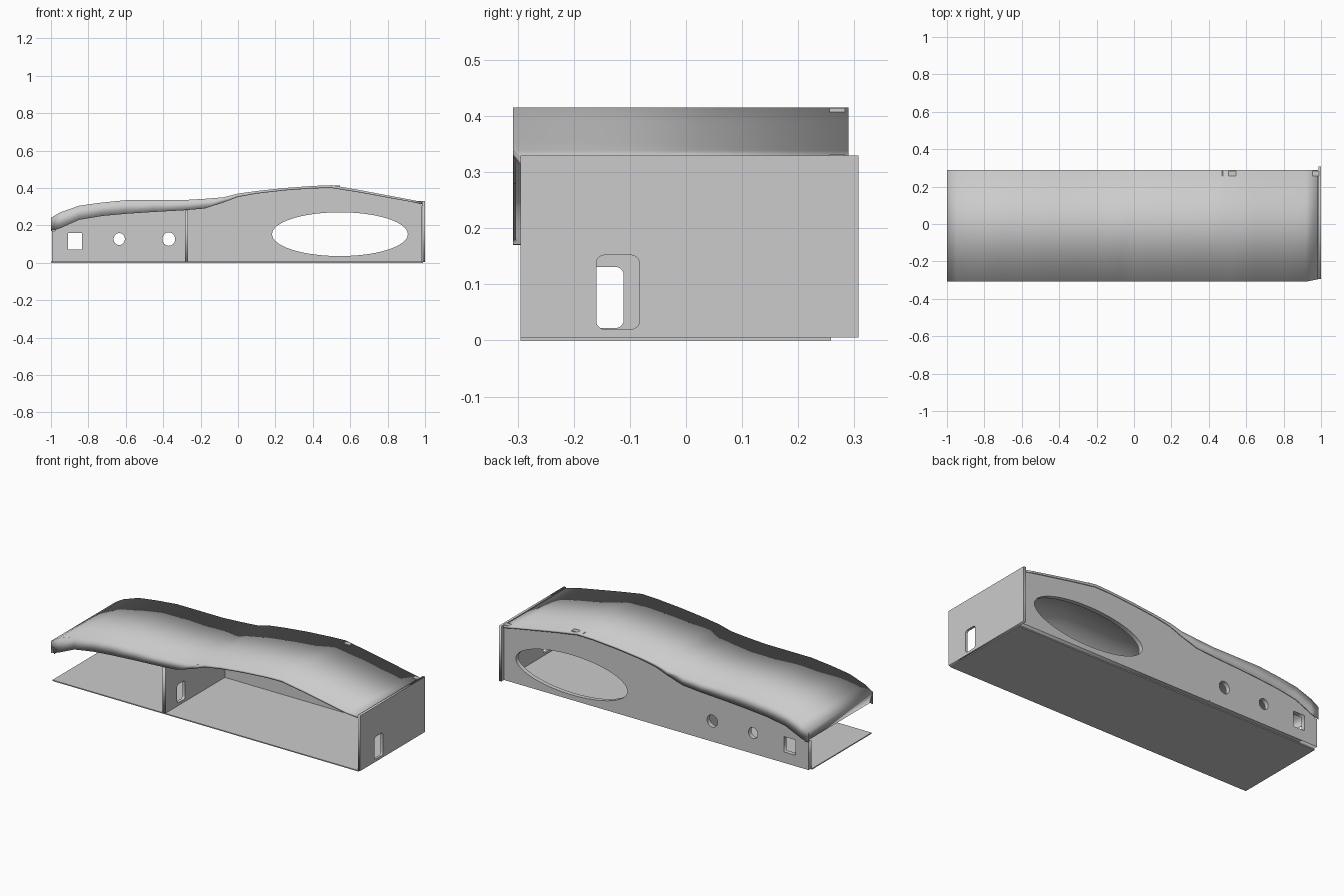
import bpy, bmesh
from math import pi, cos, sin, copysign

if "Cube" in bpy.data.objects:
    bpy.data.objects.remove(bpy.data.objects["Cube"])


def rect(x0, x1, z0, z1):
    return [(x0, z0), (x1, z0), (x1, z1), (x0, z1)]


def ellipse(cx, cz, rx, rz, n=48):
    return [(cx + rx * cos(2 * pi * i / n), cz + rz * sin(2 * pi * i / n)) for i in range(n)]


def rounded(x0, x1, z0, z1, r=0.015, n=32):
    cx, cz, hx, hz = (x0 + x1) / 2, (z0 + z1) / 2, (x1 - x0) / 2 - r, (z1 - z0) / 2 - r
    pts = []
    for i in range(n):
        c, s = cos(2 * pi * (i + .5) / n), sin(2 * pi * (i + .5) / n)
        pts.append((cx + copysign(hx, c) + r * c, cz + copysign(hz, s) + r * s))
    return pts


def plate(name, loops, thickness, location, rotation):
    """Flat plate from an outline followed by its hole outlines."""
    cu = bpy.data.curves.new(name, 'CURVE')
    cu.dimensions = '2D'
    cu.fill_mode = 'BOTH'
    cu.extrude = thickness / 2
    for loop in loops:
        sp = cu.splines.new('POLY')
        sp.points.add(len(loop) - 1)
        for p, (u, v) in zip(sp.points, loop):
            p.co = (u, v, 0, 1)
        sp.use_cyclic_u = True
    ob = bpy.data.objects.new(name, cu)
    bpy.context.collection.objects.link(ob)
    ob.location, ob.rotation_euler = location, rotation
    bpy.ops.object.select_all(action='DESELECT')
    ob.select_set(True)
    bpy.context.view_layer.objects.active = ob
    bpy.ops.object.convert(target='MESH')
    return bpy.context.object


def box(name, x0, x1, y0, y1, z0, z1):
    bpy.ops.mesh.primitive_cube_add(size=1, location=((x0 + x1) / 2, (y0 + y1) / 2, (z0 + z1) / 2))
    ob = bpy.context.object
    ob.name = name
    ob.scale = (x1 - x0, y1 - y0, z1 - z0)
    return ob


ALONG_X = (pi / 2, 0, 0)
ALONG_Y = (pi / 2, 0, pi / 2)

# Lid profile: x, top height, lower edge of the side lips
profile = [(-1, .24, .17), (-.95, .27, .185), (-.85, .305, .23), (-.73, .322, .25), (-.6, .335, .262),
           (-.45, .335, .272), (-.3, .335, .28), (-.18, .342, .29), (-.08, .35, .322),
           (0, .37, .352), (.1, .384, .37), (.25, .4, .387), (.4, .411, .398), (.5, .415, .4),
           (.65, .389, .376), (.82, .357, .345), (.92, .338, .327), (.985, .325, .313)]

# Lid: sheet with turned-down lips along both sides and a flap at the low end
bm = bmesh.new()
rows = []
for x, top, low in profile:
    front = -.295 if x > .95 else -.308
    rows.append([bm.verts.new(c) for c in
                 ((x, front, low), (x, front, top), (x, .29, top), (x, .29, low))])
for a, b in zip(rows, rows[1:]):
    for i in range(3):
        bm.faces.new((a[i], b[i], b[i + 1], a[i + 1]))
f0, f1 = bm.verts.new((-.98, -.308, .17)), bm.verts.new((-.98, .29, .17))
bm.faces.new((rows[0][1], rows[0][2], f1, f0))
bmesh.ops.recalc_face_normals(bm, faces=bm.faces)
if sum(f.normal.z for f in bm.faces) < 0:
    bmesh.ops.reverse_faces(bm, faces=bm.faces)
me = bpy.data.meshes.new("curved_lid")
bm.to_mesh(me)
bm.free()
for p in me.polygons:
    p.use_smooth = True
lid = bpy.data.objects.new("curved_lid", me)
bpy.context.collection.objects.link(lid)
sol = lid.modifiers.new("thickness", 'SOLIDIFY')
sol.thickness = .005
sol.offset = -1

# Back wall with large oval, two round holes and a square hole
outline = [(-.995, .006), (.985, .006)] + [(x, t - .008) for x, t, _ in reversed(profile[1:])]
outline += [(-.975, .24), (-.975, .17), (-.995, .17)]
plate("back_wall", [outline, ellipse(.545, .153, .363, .117, 64), ellipse(-.635, .127, .03, .032, 32),
                    ellipse(-.37, .127, .034, .036, 32), rect(-.91, -.835, .07, .16)],
      .026, (0, .271, 0), ALONG_X)

# End plate and inner partition, each with a rounded slot
plate("end_plate", [rect(-.295, .307, .005, .33), rounded(-.16, -.083, .02, .152)],
      .014, (.993, 0, 0), ALONG_Y)
plate("partition", [rect(-.295, .26, .006, .28), rounded(-.185, -.111, .022, .131)],
      .018, (-.275, 0, 0), ALONG_Y)

# Base sheet
box("base_sheet", -1, .99, -.295, .258, 0, .006)

# Locating tabs of the wall through lid, end plate and partition joint
box("lid_tab_middle", .47, .545, .256, .283, .395, .414)
box("lid_tab_end", .94, .988, .256, .283, .31, .331)
box("end_plate_tab", .98, 1, .255, .28, .305, .32)
box("partition_tab", -.271, -.265, .25, .286, .01, .2)
